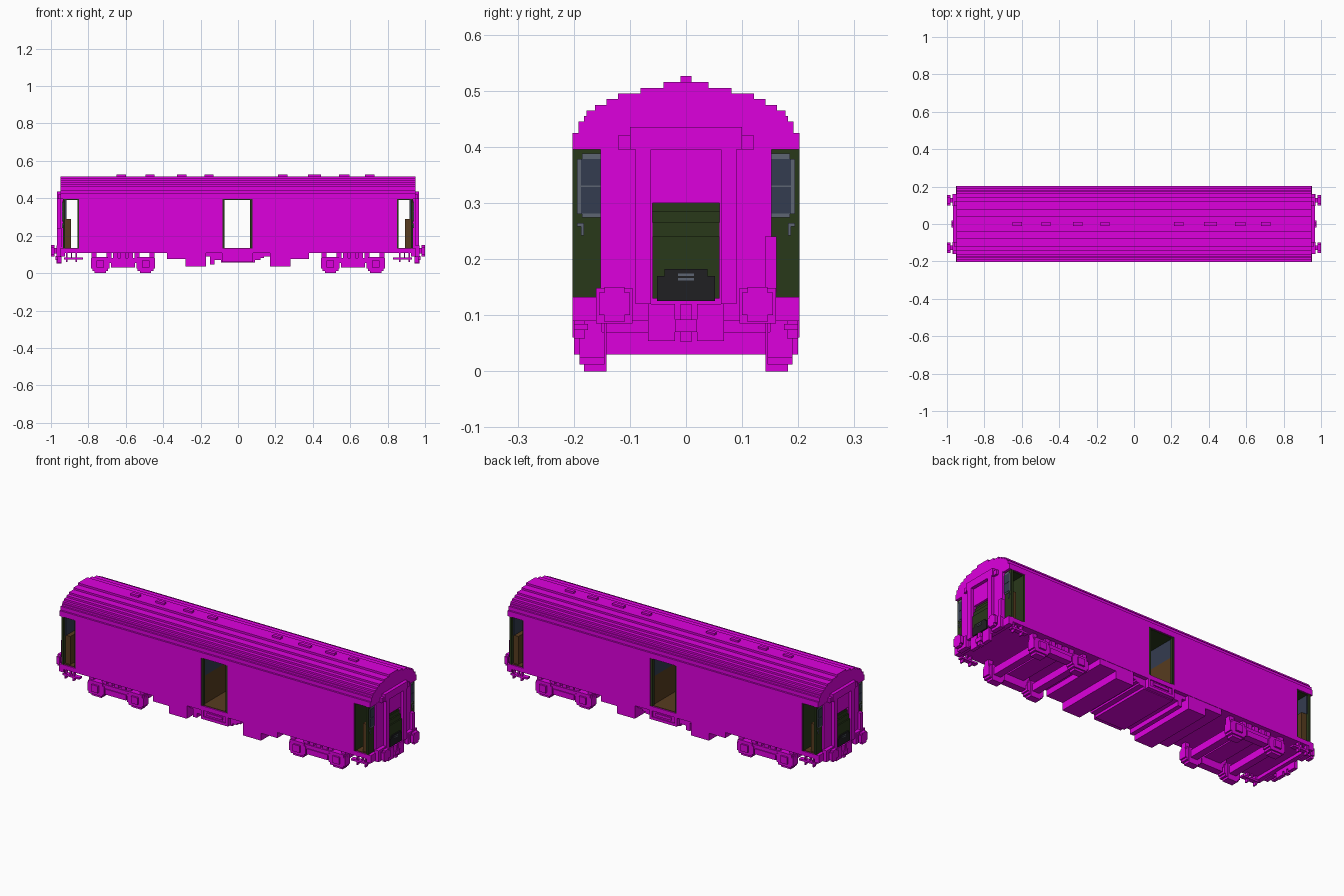
import bpy, bmesh

if "Cube" in bpy.data.objects:
    bpy.data.objects.remove(bpy.data.objects["Cube"])


def material(name, rgb):
    m = bpy.data.materials.new(name)
    m.use_nodes = True
    m.diffuse_color = (*rgb, 1)
    m.node_tree.nodes["Principled BSDF"].inputs["Base Color"].default_value = (*rgb, 1)
    return m


MAGENTA = material("magenta paint", (0.73, 0.0, 0.73))
GREEN = material("dark green", (0.022, 0.04, 0.01))
SLATE = material("slate glass", (0.034, 0.045, 0.08))
GREY = material("grey metal", (0.11, 0.13, 0.17))
BROWN = material("brown wood", (0.095, 0.045, 0.014))
BLACK = material("charcoal", (0.014, 0.014, 0.016))


def boxes(name, mat, spans, mirror=""):
    """One object from (x0, x1, y0, y1, z0, z1) spans, mirrored on the named axes."""
    bm = bmesh.new()
    for x0, x1, y0, y1, z0, z1 in spans:
        for sx in ((1, -1) if "x" in mirror else (1,)):
            for sy in ((1, -1) if "y" in mirror else (1,)):
                v = bmesh.ops.create_cube(bm, size=1)["verts"]
                bmesh.ops.scale(bm, vec=(x1 - x0, y1 - y0, z1 - z0), verts=v)
                bmesh.ops.translate(bm, vec=(sx * (x0 + x1) / 2, sy * (y0 + y1) / 2,
                                             (z0 + z1) / 2), verts=v)
    me = bpy.data.meshes.new(name)
    bm.to_mesh(me)
    bm.free()
    me.materials.append(mat)
    ob = bpy.data.objects.new(name, me)
    bpy.context.scene.collection.objects.link(ob)


# Stepped roof: one extruded half profile, mirrored
steps = [(0.202, 0.425), (0.192, 0.445), (0.182, 0.455), (0.177, 0.465), (0.162, 0.475),
         (0.142, 0.485), (0.121, 0.495), (0.081, 0.505), (0.04, 0.516)]
half = [(0.202, 0.395)]
for i, (y, z) in enumerate(steps):
    half.append((y, z))
    if i + 1 < len(steps):
        half.append((steps[i + 1][0], z))
profile = half + [(-y, z) for y, z in reversed(half)]
bm = bmesh.new()
face = bm.faces.new([bm.verts.new((-0.948, y, z)) for y, z in profile])
ext = bmesh.ops.extrude_face_region(bm, geom=[face])
bmesh.ops.translate(bm, vec=(1.896, 0, 0),
                    verts=[g for g in ext["geom"] if isinstance(g, bmesh.types.BMVert)])
bmesh.ops.recalc_face_normals(bm, faces=bm.faces)
me = bpy.data.meshes.new("roof")
bm.to_mesh(me)
bm.free()
me.materials.append(MAGENTA)
bpy.context.scene.collection.objects.link(bpy.data.objects.new("roof", me))

# Roof vents
boxes("roof_vents", MAGENTA,
      [(a, b, -0.01, 0.01, 0.51, 0.526) for a, b in
       ((-0.65, -0.60), (-0.495, -0.446), (-0.325, -0.275), (-0.18, -0.13),
        (0.215, 0.265), (0.375, 0.445), (0.54, 0.595), (0.68, 0.73))])

# Body: two long compartments and the floor, leaving passages between side doors
W = 0.202
boxes("body_sides", MAGENTA, [(-0.85, -0.083, -W, W, 0.11, 0.40),
                              (0.077, 0.85, -W, W, 0.11, 0.40)])
boxes("floor", MAGENTA, [(-0.945, 0.945, -W, W, 0.108, 0.132)])
boxes("floor_boards", BROWN, [(-0.083, 0.077, -0.195, 0.195, 0.13, 0.135),
                              (0.85, 0.925, -0.195, 0.195, 0.13, 0.135),
                              (-0.925, -0.85, -0.195, 0.195, 0.13, 0.135)])

# Middle passage lining
for name, mat, z0, z1 in (("middle_lower_panels", BROWN, 0.132, 0.29),
                          ("middle_upper_panels", SLATE, 0.29, 0.396)):
    boxes(name, mat, [(-0.083, -0.077, 0, 0.19, z0, z1),
                      (0.068, 0.077, 0, 0.19, z0, z1)], "y")
boxes("middle_door_frames", GREEN,
      [(-0.083, -0.073, 0.185, 0.2, 0.132, 0.396),
       (0.063, 0.077, 0.185, 0.2, 0.132, 0.396)], "y")
boxes("passage_ceilings", GREEN, [(-0.083, 0.077, -0.195, 0.195, 0.391, 0.396),
                                  (0.85, 0.93, -0.195, 0.195, 0.391, 0.396),
                                  (-0.93, -0.85, -0.195, 0.195, 0.391, 0.396)])

# Vestibules: green inner bulkheads, corner panels with end windows and handles
boxes("vestibule_bulkheads", GREEN, [(0.848, 0.858, -0.2, 0.2, 0.132, 0.396)], "x")
boxes("corner_panels", GREEN, [(0.924, 0.935, 0.13, 0.202, 0.132, 0.397)], "xy")
boxes("corner_window_frames", GREY, [(0.934, 0.938, 0.145, 0.185, 0.274, 0.388),
                                     (0.934, 0.938, 0.18, 0.194, 0.28, 0.378)], "xy")
boxes("corner_windows", SLATE, [(0.936, 0.94, 0.145, 0.187, 0.331, 0.378),
                                (0.936, 0.94, 0.145, 0.187, 0.281, 0.328)], "xy")
boxes("corner_handles", GREY, [(0.934, 0.94, 0.182, 0.187, 0.242, 0.264),
                               (0.934, 0.94, 0.182, 0.194, 0.258, 0.264)], "xy")
boxes("vestibule_wainscot", BROWN, [(0.893, 0.925, -0.185, 0.185, 0.132, 0.29)], "x")
boxes("vestibule_upper_lining", SLATE, [(0.918, 0.926, -0.19, 0.19, 0.29, 0.39)], "x")

# End walls with raised gangway surround
boxes("end_walls", MAGENTA, [(0.927, 0.95, 0.06, 0.152, 0.11, 0.40),
                             (0.927, 0.95, 0, 0.06, 0.30, 0.40)], "xy")
boxes("gangway_surround", MAGENTA,
      [(0.95, 0.968, 0.062, 0.09, 0.12, 0.40), (0.95, 0.968, 0, 0.1, 0.395, 0.435),
       (0.95, 0.962, 0.1, 0.121, 0.395, 0.42)], "xy")
boxes("brake_wheel_housings", MAGENTA,
      [(s * 0.955 - 0.012, s * 0.955 + 0.012, s * 0.151 - 0.01, s * 0.151 + 0.01, 0.14, 0.24)
       for s in (1, -1)])
boxes("gangway_doors", GREEN,
      [(0.928, 0.938, -0.06, 0.06, 0.13, 0.305), (0.936, 0.945, -0.06, 0.06, 0.13, 0.285),
       (0.943, 0.952, -0.06, 0.06, 0.13, 0.265), (0.95, 0.959, -0.06, 0.06, 0.13, 0.24)], "x")
boxes("gangway_plates", BLACK, [(0.955, 0.965, -0.052, 0.052, 0.125, 0.17),
                                (0.955, 0.965, -0.038, 0.038, 0.165, 0.182)], "x")
boxes("gangway_plate_bars", GREY, [(0.963, 0.967, -0.014, 0.014, z, z + 0.004)
                                   for z in (0.162, 0.17)], "x")

# End beams, buffers and couplings
boxes("end_beams", MAGENTA, [(0.925, 0.952, -W, W, 0.09, 0.132)], "x")
boxes("buffers", MAGENTA,
      [(0.945, 0.985, 0.115, 0.14, 0.105, 0.135), (0.982, 1.0, 0.1, 0.155, 0.1, 0.14),
       (0.982, 1.0, 0.11, 0.145, 0.088, 0.15), (0.945, 0.97, 0.095, 0.16, 0.085, 0.148)], "xy")
boxes("couplings", MAGENTA,
      [(0.945, 0.97, -0.01, 0.01, 0.052, 0.12), (0.945, 0.965, 0.02, 0.068, 0.054, 0.12),
       (0.945, 0.975, -0.02, 0.02, 0.07, 0.092)], "xy")

# Vestibule footsteps
boxes("footsteps", MAGENTA,
      [(0.83, 0.93, 0.175, 0.2, 0.074, 0.084), (0.862, 0.869, 0.18, 0.2, 0.058, 0.11),
       (0.912, 0.919, 0.18, 0.2, 0.058, 0.11), (0.887, 0.894, 0.18, 0.19, 0.08, 0.11)], "xy")

# Underframe equipment and stepped belly
boxes("underframe_boxes", MAGENTA,
      [(0.172, 0.28, -0.2, 0.2, 0.035, 0.11), (0.28, 0.38, -0.2, 0.2, 0.076, 0.11)], "x")
boxes("belly", MAGENTA,
      [(-0.17, 0.17, -0.18, 0.18, 0.09, 0.11), (-0.14, 0.14, -0.18, 0.18, 0.08, 0.1),
       (-0.125, 0.12, -0.18, 0.18, 0.07, 0.1), (-0.09, 0.09, -0.18, 0.18, 0.056, 0.1),
       (-0.15, -0.125, -0.18, 0.18, 0.045, 0.1)])
boxes("middle_door_steps", MAGENTA,
      [(-0.085, 0.08, 0.18, W, 0.06, 0.075), (-0.085, -0.07, 0.18, W, 0.07, 0.112),
       (0.065, 0.08, 0.18, W, 0.07, 0.112), (-0.05, 0.045, 0.18, W, 0.085, 0.1),
       (-0.07, 0.065, 0.18, 0.196, 0.07, 0.11)], "y")

# Bogies: axle lobes, side frames, springs and cross beams
bogie = [(0.445, 0.785, 0.15, 0.185, 0.055, 0.08), (0.55, 0.68, 0.15, 0.19, 0.03, 0.06)]
for c in (0.494, 0.736):
    bogie += [(c - 0.03, c + 0.03, 0.142, 0.182, 0.0, 0.085),
              (c - 0.042, c + 0.042, 0.145, 0.19, 0.012, 0.085),
              (c - 0.05, c + 0.05, 0.145, 0.19, 0.024, 0.07),
              (c - 0.02, c + 0.02, 0.185, 0.2, 0.03, 0.068)]
for c in (0.46, 0.54, 0.575, 0.615, 0.655, 0.69, 0.77):
    bogie.append((c - 0.013, c + 0.013, 0.15, 0.18, 0.07, 0.112))
boxes("bogie_sides", MAGENTA, bogie, "xy")
boxes("bogie_cross_beams", MAGENTA,
      [(c - w, c + w, -0.15, 0.15, z0, z1) for c, w, z0, z1 in
       ((0.494, 0.02, 0.03, 0.07), (0.736, 0.02, 0.03, 0.07), (0.615, 0.05, 0.07, 0.11))], "x")
